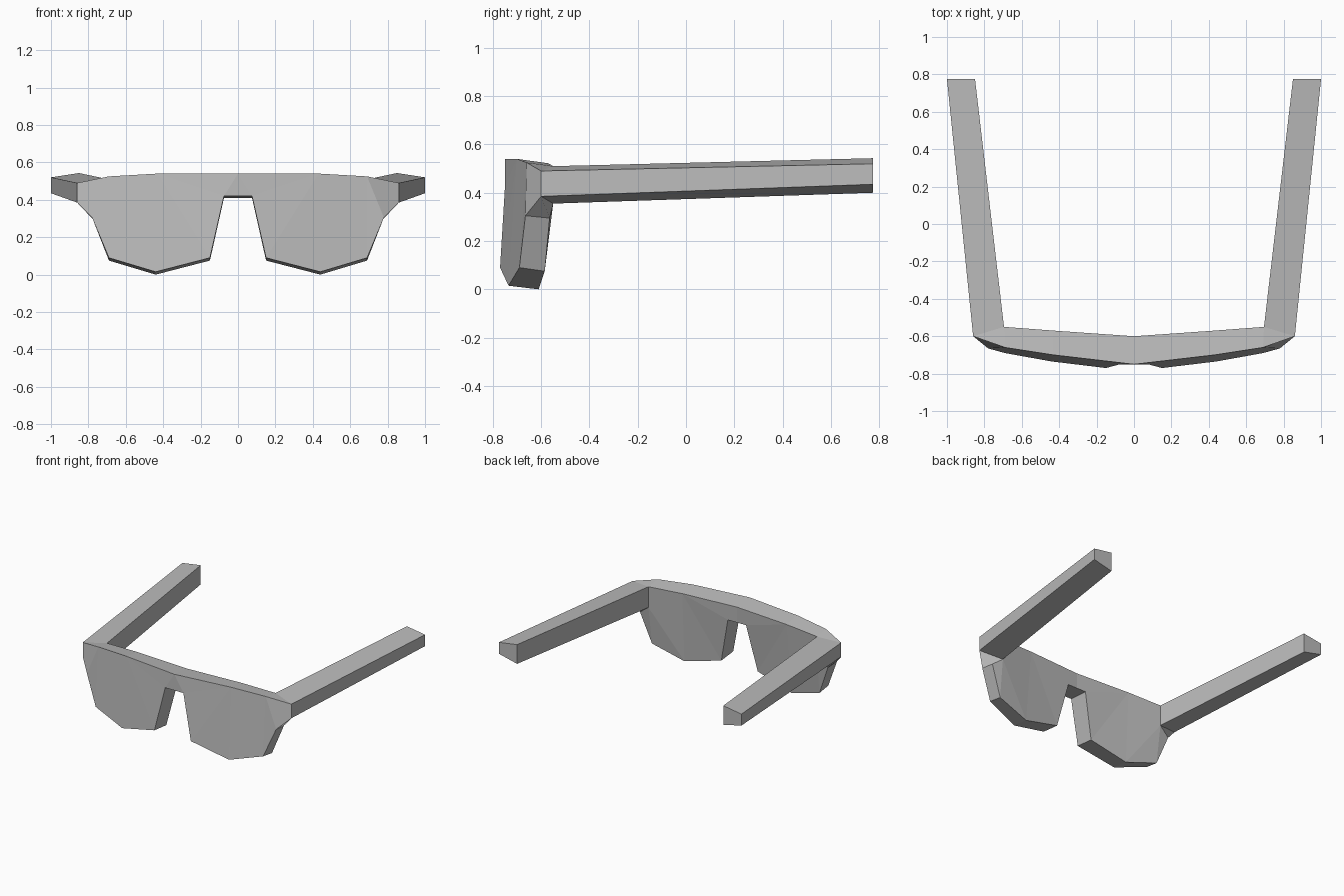
import bpy
import bmesh

if "Cube" in bpy.data.objects:
    bpy.data.objects.remove(bpy.data.objects["Cube"], do_unlink=True)

grey = bpy.data.materials.new("mid grey plastic")
grey.use_nodes = True
colour = (0.5, 0.5, 0.5, 1)
grey.diffuse_color = colour
grey.node_tree.nodes["Principled BSDF"].inputs["Base Color"].default_value = colour


def mirrored_part(name, rings, caps, open_segment=None):
    """Bridge two matching outlines, cap them, and mirror the half across x."""
    bm = bmesh.new()
    first, second = [[bm.verts.new(p) for p in ring] for ring in rings]
    count = len(first)
    for i in range(count):
        j = (i + 1) % count
        if i == open_segment:
            continue
        corners = [first[i], first[j], second[j], second[i]]
        bm.faces.new(list(dict.fromkeys(corners)))
    for ring, cap in zip((first, second), caps):
        for face in cap:
            bm.faces.new([ring[i] for i in face])
    bmesh.ops.recalc_face_normals(bm, faces=bm.faces[:])
    mesh = bpy.data.meshes.new(name)
    bm.to_mesh(mesh)
    bm.free()
    mesh.materials.append(grey)
    part = bpy.data.objects.new(name, mesh)
    bpy.context.collection.objects.link(part)
    mirror = part.modifiers.new("mirror halves", "MIRROR")
    mirror.use_clip = True
    mirror.merge_threshold = 0.001
    return part


# Hinge corners shared by the frame and the side arms
outer_top, outer_low = (0.86, -0.6, 0.49), (0.86, -0.6, 0.385)
inner_top, inner_low = (0.695, -0.55, 0.51), (0.695, -0.55, 0.355)

# Frame outline: brow, hinge, lens edge, nose notch
front = [(0, -0.75, 0.54), (0.43, -0.7, 0.54), (0.69, -0.66, 0.525),
         outer_top, outer_low, (0.78, -0.665, 0.305),
         (0.69, -0.69, 0.09), (0.44, -0.735, 0.015), (0.15, -0.77, 0.09),
         (0.075, -0.75, 0.42), (0, -0.75, 0.42)]
back = [(0, -0.6, 0.525), (0.43, -0.57, 0.522), inner_top,
        inner_top, inner_low, (0.775, -0.565, 0.295),
        (0.69, -0.585, 0.075), (0.44, -0.61, 0), (0.15, -0.63, 0.075),
        (0.075, -0.6, 0.41), (0, -0.6, 0.41)]

front_cap = [(0, 9, 10), (0, 1, 9), (1, 8, 9), (1, 7, 8),
             (1, 2, 6, 7), (2, 5, 6), (2, 3, 4, 5)]
back_cap = [(0, 1, 9, 10), (1, 8, 9), (1, 7, 8),
            (1, 2, 4, 7), (4, 6, 7), (4, 5, 6)]

frame = mirrored_part("lens_frame", (front, back), (front_cap, back_cap), open_segment=3)

# Weld the doubled corner and remove the faces on the centre plane
bm = bmesh.new()
bm.from_mesh(frame.data)
bmesh.ops.remove_doubles(bm, verts=bm.verts[:], dist=0.001)
centre = [f for f in bm.faces if all(abs(v.co.x) < 0.001 for v in f.verts)]
bmesh.ops.delete(bm, geom=centre, context="FACES")
bmesh.ops.recalc_face_normals(bm, faces=bm.faces[:])
bm.to_mesh(frame.data)
bm.free()

# Tapered side arms, open where they meet the frame
hinge = [outer_top, outer_low, inner_low, inner_top]
tip = [(1, 0.775, 0.52), (1, 0.775, 0.435), (0.85, 0.775, 0.4), (0.85, 0.775, 0.543)]
mirrored_part("side_arms", (hinge, tip), ([], [(0, 1, 2, 3)]))
